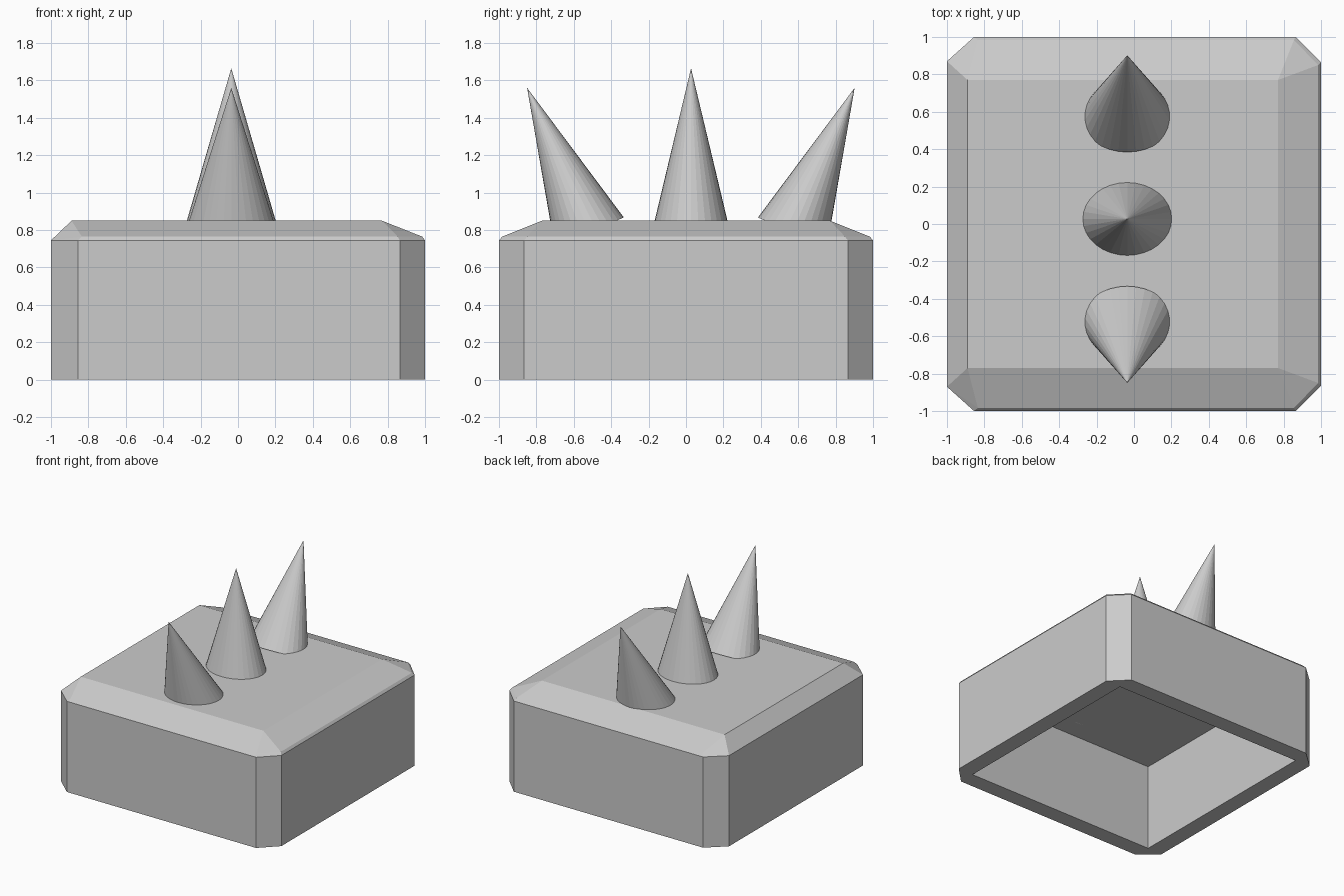
import bpy, bmesh, math
from mathutils import Vector

if "Cube" in bpy.data.objects:
    bpy.data.objects.remove(bpy.data.objects["Cube"])


def octagon(z):
    # square outline with clipped corners
    return [(-0.855, -1, z), (0.865, -1, z), (1, -0.865, z), (1, 0.865, z),
            (0.865, 1, z), (-0.855, 1, z), (-1, 0.87, z), (-1, -0.87, z)]


# block: convex body with clipped corners and a bevelled top
points = octagon(0) + octagon(0.745)
points += [(x, y, 0.85) for x in (-0.89, 0.77) for y in (-0.77, 0.77)]
points += [(x, s * 0.983, 0.765) for x in (-0.835, 0.855) for s in (-1, 1)]
points += [(0.985, s * 0.85, 0.765) for s in (-1, 1)]
bm = bmesh.new()
for p in points:
    bm.verts.new(p)
bmesh.ops.convex_hull(bm, input=bm.verts)
bmesh.ops.dissolve_limit(bm, angle_limit=math.radians(0.5),
                         verts=bm.verts, edges=bm.edges)
bmesh.ops.recalc_face_normals(bm, faces=bm.faces)
mesh = bpy.data.meshes.new("block")
bm.to_mesh(mesh)
bm.free()
block = bpy.data.objects.new("block", mesh)
bpy.context.collection.objects.link(block)

# square hollow, open underneath
bpy.ops.mesh.primitive_cube_add(size=1, location=(0, 0, 0.21))
cutter = bpy.context.object
cutter.name = "hollow_cutter"
cutter.scale = (1.73, 1.73, 1.0)
cutter.hide_render = True
cut = block.modifiers.new("hollow", 'BOOLEAN')
cut.operation = 'DIFFERENCE'
cut.solver = 'EXACT'
cut.object = cutter
bpy.context.view_layer.objects.active = block
bpy.ops.object.modifier_apply(modifier=cut.name)
bpy.data.objects.remove(cutter)


# spikes: oval cones, the outer two leaning outwards
def spike(name, y, z, tilt):
    height = 0.841
    t = math.radians(tilt)
    axis = Vector((0, -math.sin(t), math.cos(t)))
    bpy.ops.mesh.primitive_cone_add(
        vertices=32, radius1=0.201, radius2=0, depth=height,
        location=Vector((-0.036, y, z)) + axis * height / 2, rotation=(t, 0, 0))
    bpy.context.object.name = name
    bpy.context.object.scale.x = 1.22


spike("front_spike", -0.517, 0.788, 23.3)
spike("middle_spike", 0.027, 0.824, 0)
spike("back_spike", 0.569, 0.788, -23.3)
